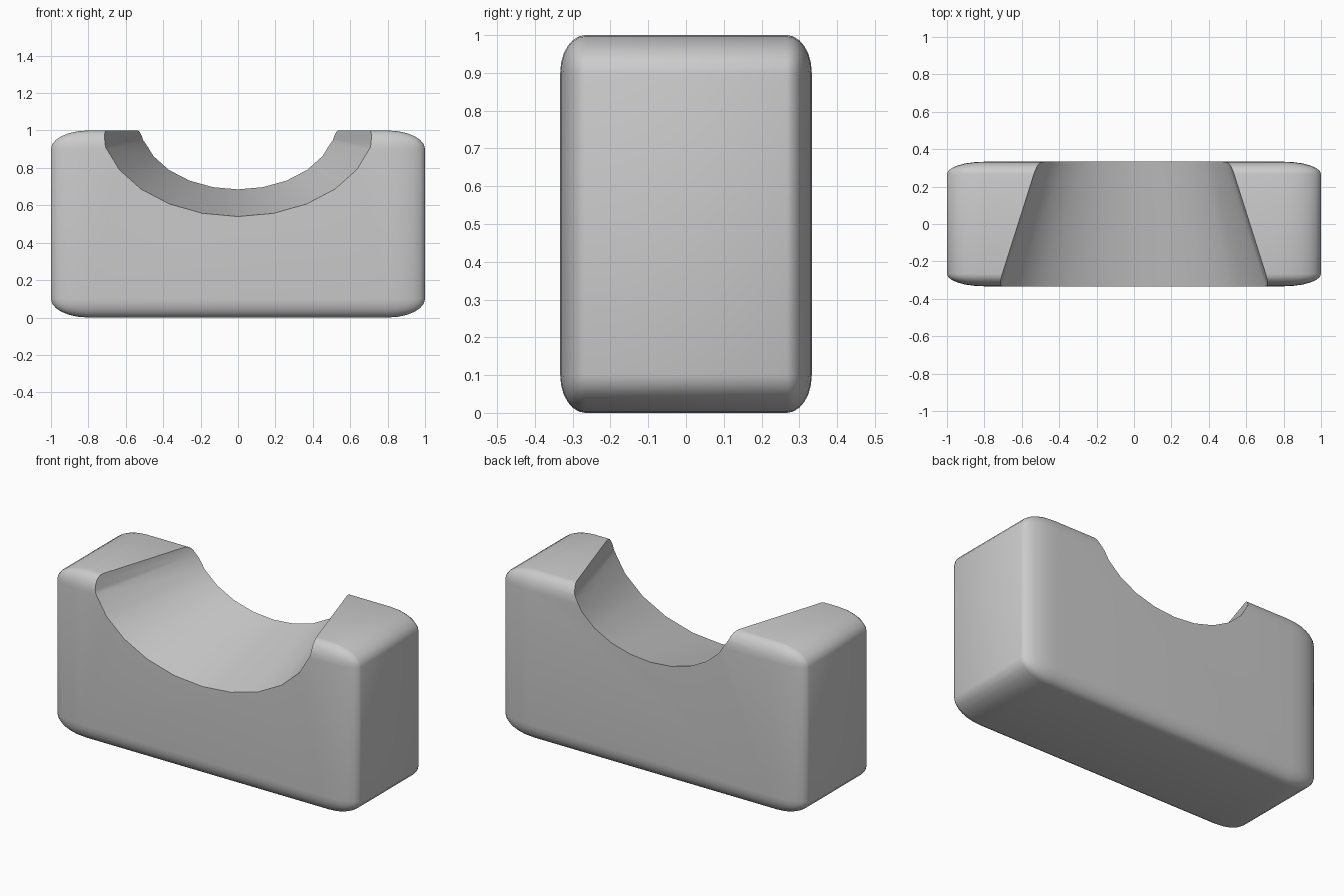
import bpy, bmesh, math

if "Cube" in bpy.data.objects:
    bpy.data.objects.remove(bpy.data.objects["Cube"])

grey = bpy.data.materials.new("plain_grey")
grey.diffuse_color = (0.6, 0.6, 0.6, 1)
grey.use_nodes = True
grey.node_tree.nodes["Principled BSDF"].inputs["Base Color"].default_value = grey.diffuse_color


def add_object(name, bm):
    mesh = bpy.data.meshes.new(name)
    bmesh.ops.recalc_face_normals(bm, faces=bm.faces)
    bm.to_mesh(mesh)
    bm.free()
    mesh.materials.append(grey)
    ob = bpy.data.objects.new(name, mesh)
    bpy.context.collection.objects.link(ob)
    return ob


# Rounded block: evenly bevelled cube squashed to its final proportions
bm = bmesh.new()
bmesh.ops.create_cube(bm, size=2)
bmesh.ops.bevel(bm, geom=bm.edges[:], offset=0.2, offset_type='OFFSET',
                segments=6, profile=0.5, affect='EDGES')
bmesh.ops.scale(bm, vec=(1, 0.333, 0.5), verts=bm.verts)
bmesh.ops.translate(bm, vec=(0, 0, 0.5), verts=bm.verts)
block = add_object("cradle_block", bm)

# Tapered 24-sided oval cutter, wide at the front, narrow at the back
HALF, OVER, SIDES = 0.333, 0.1, 24
bm = bmesh.new()
rings = []
for y in (-HALF - OVER, HALF + OVER):
    t = (y + HALF) / (2 * HALF)
    a, b = 0.733 + t * (0.522 - 0.733), 0.50 + t * (0.355 - 0.50)
    rings.append([bm.verts.new((a * math.sin(k * math.tau / SIDES), y,
                                1.04 - b * math.cos(k * math.tau / SIDES)))
                  for k in range(SIDES)])
for k in range(SIDES):
    n = (k + 1) % SIDES
    bm.faces.new((rings[0][k], rings[0][n], rings[1][n], rings[1][k]))
for ring in rings:
    bm.faces.new(ring)
cutter = add_object("groove_cutter", bm)

# Cut the groove out of the block
cut = block.modifiers.new("groove", 'BOOLEAN')
cut.operation = 'DIFFERENCE'
cut.solver = 'EXACT'
cut.object = cutter
bpy.context.view_layer.objects.active = block
block.select_set(True)
bpy.ops.object.modifier_apply(modifier=cut.name)
bpy.data.objects.remove(cutter)

# Smooth rounding and groove, crisp groove rim
bpy.ops.object.shade_smooth_by_angle(angle=math.radians(30))
